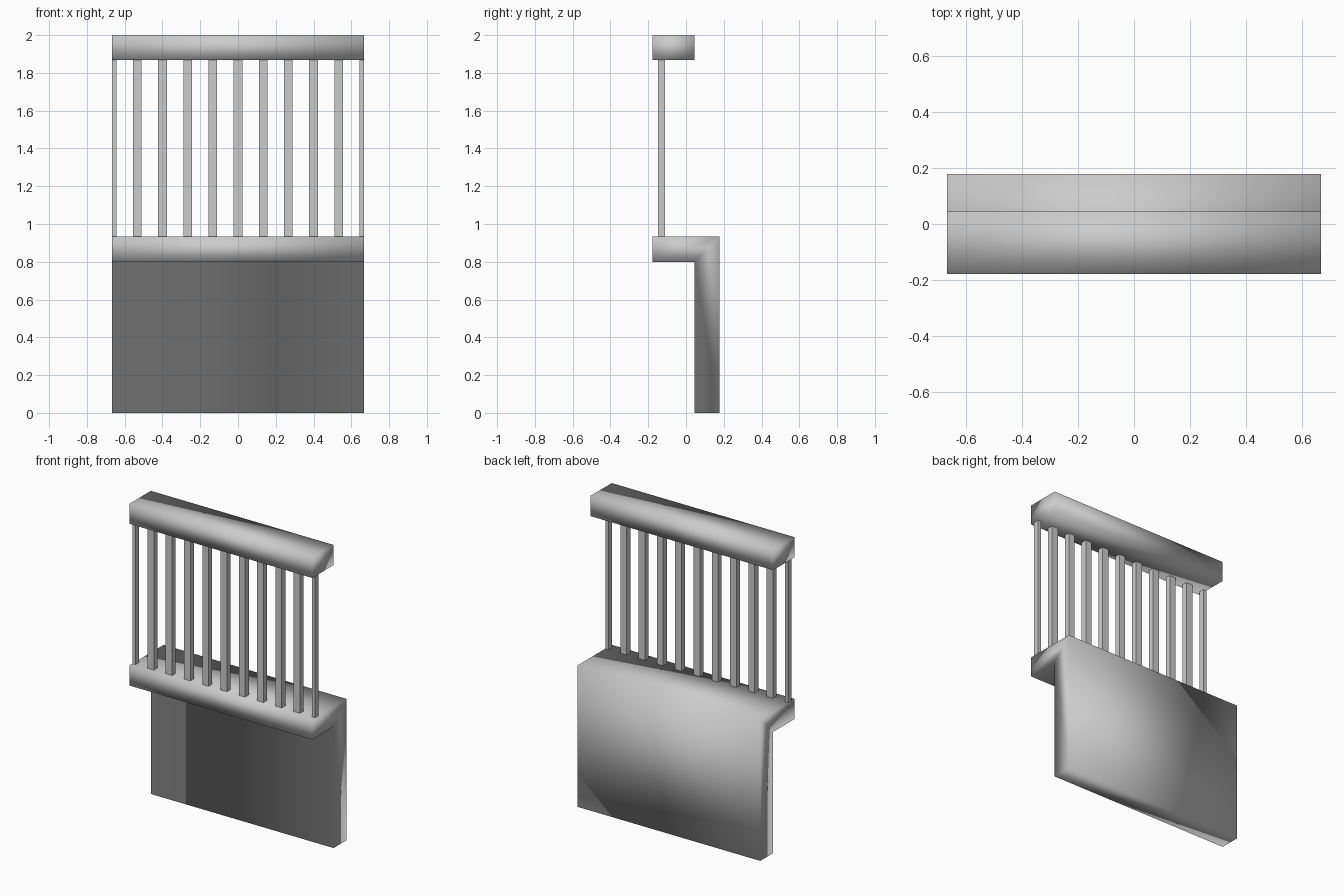
import bpy, bmesh

if "Cube" in bpy.data.objects:
    bpy.data.objects.remove(bpy.data.objects["Cube"])

HALF = 0.667      # half the width of the section
BAR = 0.023       # half the width of a baluster
SPACING = HALF / 5


def extrude_x(name, profile, x0, x1, smooth=False):
    """Extrude a (y, z) outline along x into a closed solid."""
    bm = bmesh.new()
    face = bm.faces.new([bm.verts.new((x0, y, z)) for y, z in profile])
    out = bmesh.ops.extrude_face_region(bm, geom=[face])
    verts = [v for v in out["geom"] if isinstance(v, bmesh.types.BMVert)]
    bmesh.ops.translate(bm, verts=verts, vec=(x1 - x0, 0, 0))
    bmesh.ops.recalc_face_normals(bm, faces=bm.faces[:])
    for f in bm.faces:
        f.smooth = smooth
    mesh = bpy.data.meshes.new(name)
    bm.to_mesh(mesh)
    bm.free()
    obj = bpy.data.objects.new(name, mesh)
    bpy.context.collection.objects.link(obj)
    return obj


def rect(y0, y1, z0, z1):
    return [(y0, z0), (y1, z0), (y1, z1), (y0, z1)]


# Wall with overhanging ledge, one smooth-shaded L-shaped solid
extrude_x("wall_and_ledge",
          [(0.044, 0), (0.178, 0), (0.178, 0.933),
           (-0.178, 0.933), (-0.178, 0.8), (0.044, 0.8)], -HALF, HALF, smooth=True)

# Smooth-shaded handrail
extrude_x("handrail", rect(-0.178, 0.044, 1.867, 2.0), -HALF, HALF, smooth=True)

# Square, flat balusters; the two end ones are cut in half at the section's edge
for i in range(-5, 6):
    x = i * SPACING
    extrude_x(f"baluster_{i + 6:02d}", rect(-0.149, -0.111, 0.933, 1.867),
              max(x - BAR, -HALF), min(x + BAR, HALF))
